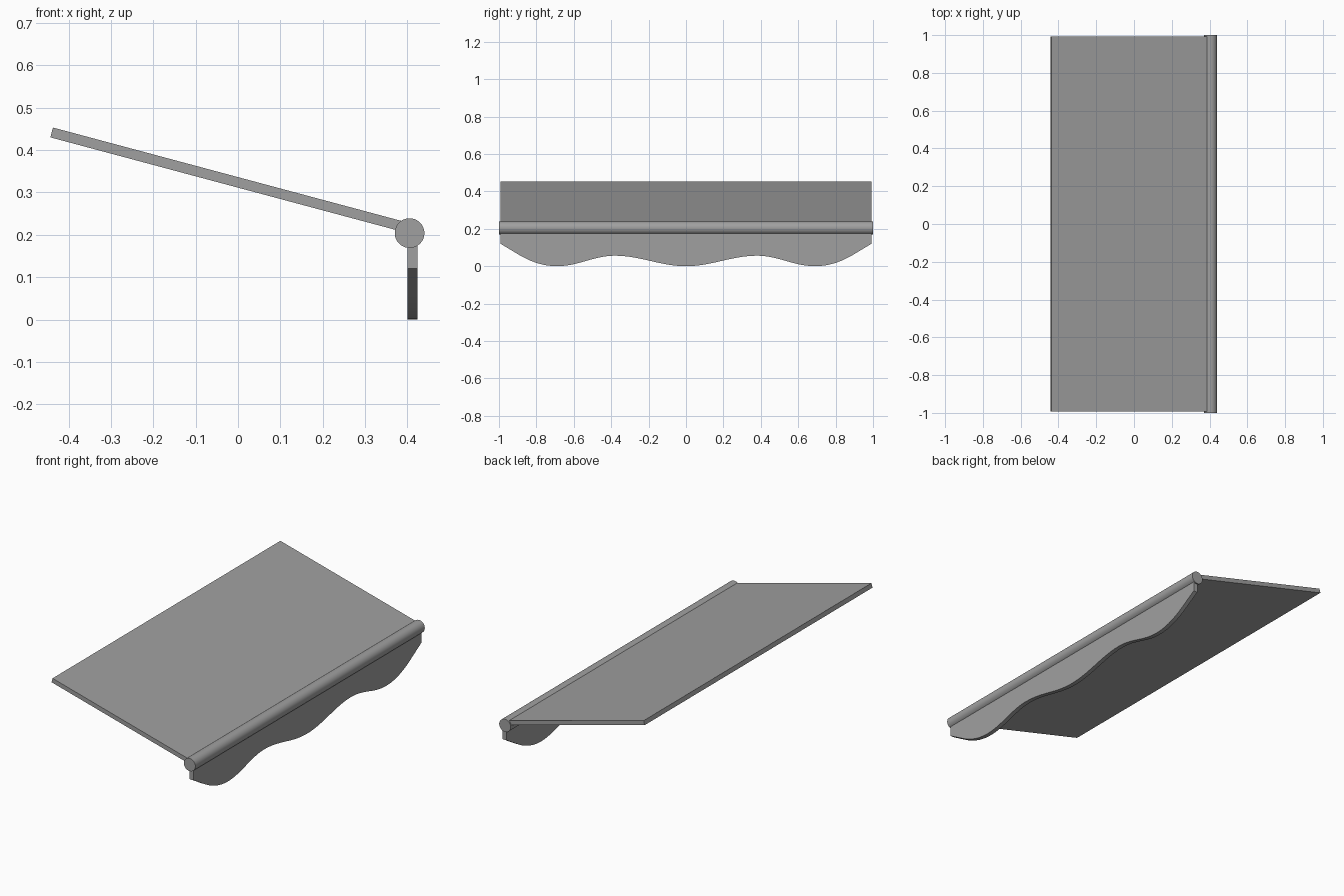
import bpy, bmesh, math
from mathutils import Matrix

cube = bpy.data.objects.get("Cube")
if cube:
    bpy.data.objects.remove(cube, do_unlink=True)

grey = bpy.data.materials.new("plain_grey")
grey.use_nodes = True
colour = (0.35, 0.35, 0.35, 1)
grey.diffuse_color = colour
bsdf = next(n for n in grey.node_tree.nodes if n.type == 'BSDF_PRINCIPLED')
bsdf.inputs["Base Color"].default_value = colour

HALF = 0.993            # half length of the cloth parts
ROD_X, ROD_Z, ROD_R = 0.405, 0.204, 0.035
THICK = 0.024


def finish(name, bm, smooth=False):
    bmesh.ops.recalc_face_normals(bm, faces=bm.faces[:])
    mesh = bpy.data.meshes.new(name)
    bm.to_mesh(mesh)
    bm.free()
    mesh.materials.append(grey)
    obj = bpy.data.objects.new(name, mesh)
    bpy.context.collection.objects.link(obj)
    if smooth:
        bpy.ops.object.select_all(action='DESELECT')
        obj.select_set(True)
        bpy.context.view_layer.objects.active = obj
        bpy.ops.object.shade_smooth_by_angle(angle=math.radians(30))
    return obj


def extrude_profile(name, points, axis, start, depth, smooth=False):
    """Extrude a flat outline along x or y."""
    bm = bmesh.new()
    place = (lambda a, b: (start, a, b)) if axis == 'x' else (lambda a, b: (a, start, b))
    face = bm.faces.new([bm.verts.new(place(*p)) for p in points])
    geom = bmesh.ops.extrude_face_region(bm, geom=[face])["geom"]
    move = (depth, 0, 0) if axis == 'x' else (0, depth, 0)
    bmesh.ops.translate(bm, vec=move, verts=[g for g in geom if isinstance(g, bmesh.types.BMVert)])
    return finish(name, bm, smooth)


# Front rod
bm = bmesh.new()
bmesh.ops.create_cone(bm, cap_ends=True, segments=48, radius1=ROD_R, radius2=ROD_R, depth=2,
                      matrix=Matrix.Translation((ROD_X, 0, ROD_Z)) @ Matrix.Rotation(math.pi / 2, 4, 'X'))
finish("front_rod", bm, True)

# Sloping canopy sheet, ending inside the rod
slope = math.radians(15)
length = 0.86
ux, uz = math.cos(slope), -math.sin(slope)
low = (-0.443, 0.43)
side = (-uz * THICK, ux * THICK)
end = (low[0] + ux * length, low[1] + uz * length)
extrude_profile("canopy_sheet", [low, end, (end[0] + side[0], end[1] + side[1]),
                                 (low[0] + side[0], low[1] + side[1])], 'y', -HALF, 2 * HALF)


# Hanging valance with a scalloped lower edge
def hem(y):
    y = abs(y)
    crest, trough, bend, rise = 0.38, 0.69, 0.885, 0.056
    if y < crest:
        return rise * (1 - math.cos(math.pi * y / crest)) / 2
    if y < trough:
        return rise * (1 + math.cos(math.pi * (y - crest) / (trough - crest))) / 2
    if y < bend:
        return rise * ((y - trough) / (bend - trough)) ** 2
    return rise + (y - bend) * 0.6


steps = 96
edge = [HALF * (2 * i / steps - 1) for i in range(steps + 1)]
outline = [(y, hem(y)) for y in edge] + [(HALF, ROD_Z), (-HALF, ROD_Z)]
extrude_profile("valance", outline, 'x', 0.4, THICK, True)
